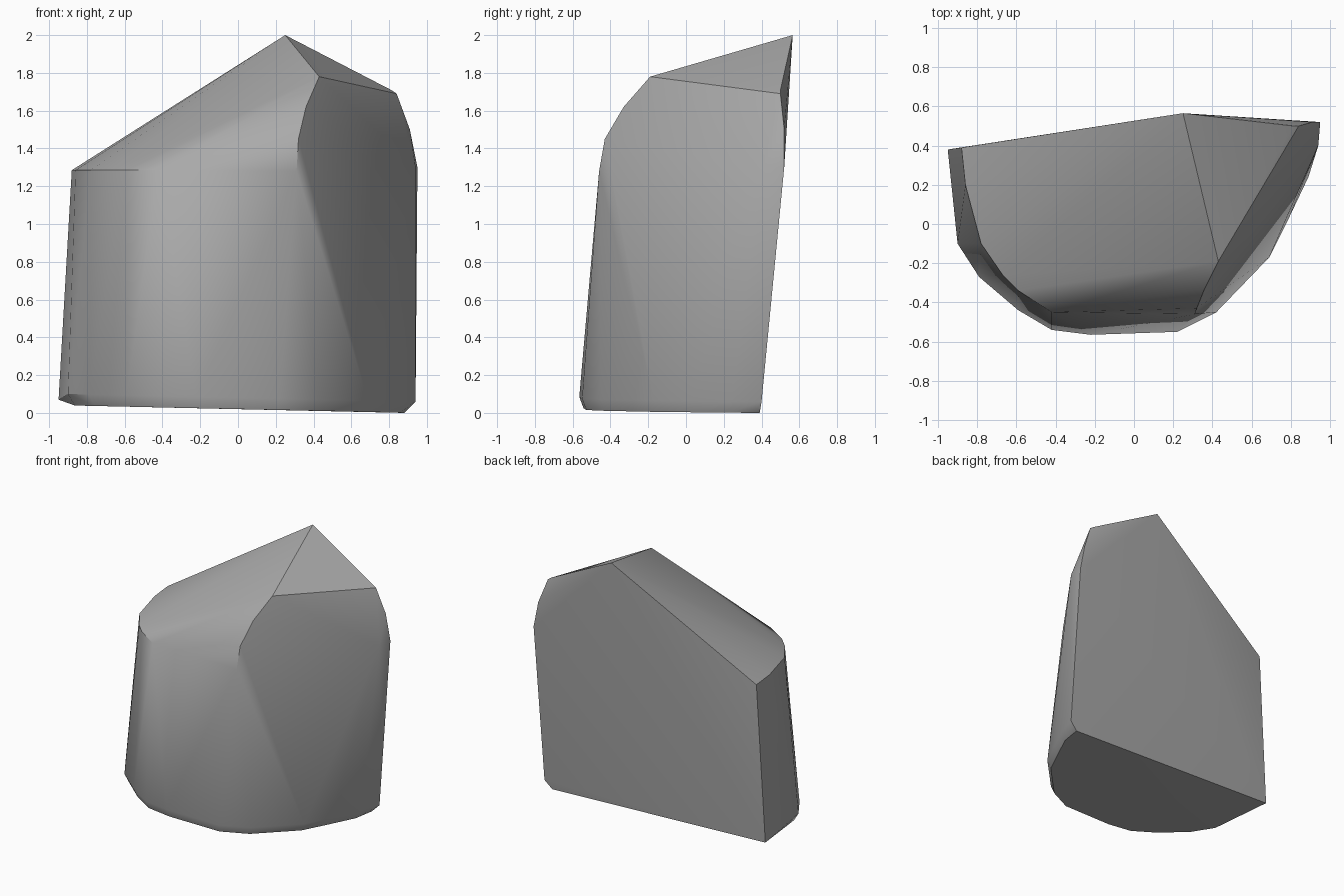
import bpy
import bmesh
import math
from mathutils import Vector

# Remove the default object
default_cube = bpy.data.objects.get("Cube")
if default_cube is not None:
    bpy.data.objects.remove(default_cube, do_unlink=True)


def make_material(name, colour):
    """Create one flat, matte material."""
    material = bpy.data.materials.new(name)
    material.use_nodes = True
    material.diffuse_color = colour
    shader = material.node_tree.nodes["Principled BSDF"]
    shader.inputs["Base Color"].default_value = colour
    shader.inputs["Roughness"].default_value = 0.9
    return material


def floor_height(x, y):
    """Slightly tilted underside of the stone."""
    return max(0.0, 0.02 - 0.022 * x)


def base_ring(outline, inset):
    """Shrink the foot outline onto the tilted underside."""
    ring = []
    for x, y in outline:
        x, y = x * inset, y * inset
        ring.append(Vector((x, y, floor_height(x, y))))
    return ring


def foot_ring(outline, lift):
    """Raise the foot outline so that a worn chamfer runs below it."""
    return [Vector((x, y, floor_height(x, y) + lift)) for x, y in outline]


def build_hull(name, points, material):
    """Wrap a faceted solid around the points and shade it."""
    bm = bmesh.new()
    for point in points:
        bm.verts.new(point)
    result = bmesh.ops.convex_hull(bm, input=bm.verts)
    loose = set(result["geom_interior"]) | set(result["geom_unused"])
    loose_verts = [v for v in loose if isinstance(v, bmesh.types.BMVert)]
    bmesh.ops.delete(bm, geom=loose_verts, context="VERTS")
    bmesh.ops.dissolve_limit(
        bm, angle_limit=math.radians(1), verts=bm.verts, edges=bm.edges)
    bmesh.ops.recalc_face_normals(bm, faces=bm.faces)

    mesh = bpy.data.meshes.new(name)
    bm.to_mesh(mesh)
    bm.free()
    mesh.materials.append(material)
    stone = bpy.data.objects.new(name, mesh)
    bpy.context.collection.objects.link(stone)

    # Soft rounded front, crisp fracture edges
    bpy.ops.object.select_all(action="DESELECT")
    stone.select_set(True)
    bpy.context.view_layer.objects.active = stone
    bpy.ops.object.shade_smooth_by_angle(angle=math.radians(32))
    return stone


# Rounded front of the foot, from left to right
foot_outline = [
    (-.9, -.1), (-.79, -.27), (-.59, -.44), (-.42, -.54), (-.22, -.565),
    (.22, -.55), (.42, -.45), (.69, -.17), (.79, .03), (.89, .24),
]

# Low shoulder where the sloping top meets the left wall
shoulder_outline = [
    (-.88, .39), (-.86, .2), (-.78, -.1), (-.67, -.26), (-.59, -.34),
    (-.42, -.45),
]
shoulder = [Vector((x, y, 1.285)) for x, y in shoulder_outline]

# Peak, the crest falling forward from it, and the right shoulder
peak = Vector((.25, .565, 2))
crest = [Vector(p) for p in (
    (.43, -.19, 1.78), (.36, -.33, 1.62), (.32, -.43, 1.45), (.31, -.46, 1.28))]
right_shoulder = [Vector(p) for p in (
    (.81, .5, 1.71), (.84, .5, 1.69), (.91, .52, 1.5), (.95, .52, 1.3),
    (.94, .4, 1.3))]

# Corners of the flat split back
back_corners = [Vector(p) for p in (
    (-.95, .38, .07), (.94, .4, .06), (.88, .39, 0))]

stone_points = (
    base_ring(foot_outline, .96) + foot_ring(foot_outline, .06)
    + shoulder + [peak] + crest + right_shoulder + back_corners)

stone_grey = make_material("stone grey", (.4, .4, .4, 1))
build_hull("split_stone", stone_points, stone_grey)
